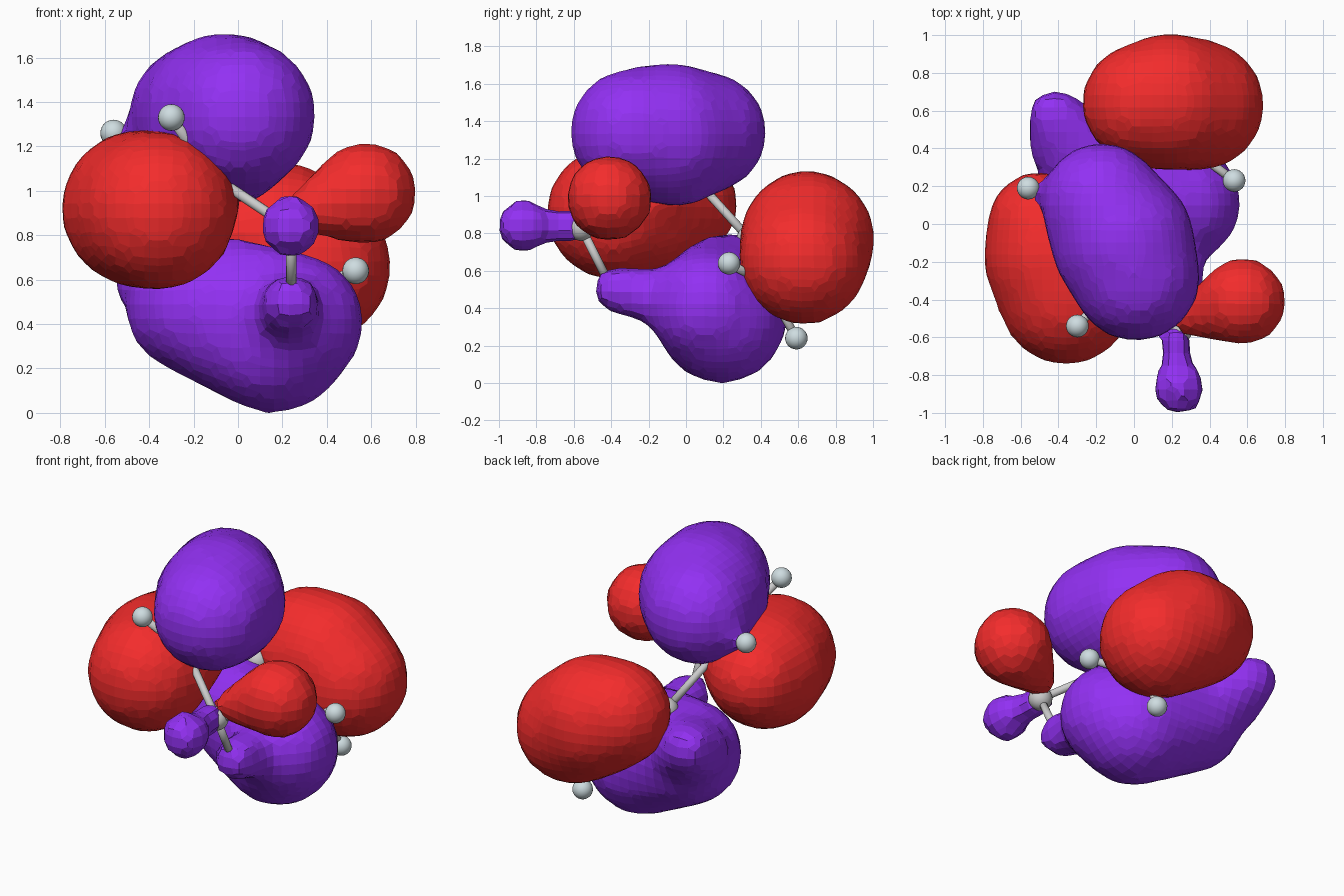
import bpy, bmesh
from mathutils import Vector, Matrix

if "Cube" in bpy.data.objects:
    bpy.data.objects.remove(bpy.data.objects["Cube"])


def material(name, color):
    m = bpy.data.materials.new(name)
    m.diffuse_color = color
    m.use_nodes = True
    m.node_tree.nodes["Principled BSDF"].inputs["Base Color"].default_value = m.diffuse_color
    return m


PURPLE = material("purple", (0.29, 0.03, 0.90, 1))
RED = material("red", (0.90, 0.025, 0.025, 1))
PALE = material("pale", (0.62, 0.72, 0.75, 1))

# Unit ball points used to wrap the lobes
unit = bmesh.new()
bmesh.ops.create_icosphere(unit, subdivisions=3, radius=1)
UNIT = [v.co.copy() for v in unit.verts]
unit.free()


def finish(name, bm, mat=None, smooth=False):
    me = bpy.data.meshes.new(name)
    bm.to_mesh(me)
    bm.free()
    for p in me.polygons:
        p.use_smooth = smooth
    ob = bpy.data.objects.new(name, me)
    bpy.context.collection.objects.link(ob)
    if mat:
        me.materials.append(mat)
    return ob


def lobe(name, mat, *groups):
    """Each group is a hull around balls (x, y, z, radius); groups are fused."""
    bm = bmesh.new()
    for balls in groups:
        verts = [bm.verts.new(Vector((x, y, z)) + p * r)
                 for x, y, z, r in balls for p in UNIT]
        bmesh.ops.convex_hull(bm, input=verts)
        loose = [v for v in bm.verts if not v.link_faces]
        bmesh.ops.delete(bm, geom=loose, context="VERTS")
    bmesh.ops.recalc_face_normals(bm, faces=bm.faces[:])
    ob = finish(name, bm, mat)
    rm = ob.modifiers.new("remesh", "REMESH")
    rm.mode = "VOXEL"
    rm.voxel_size = 0.065
    sm = ob.modifiers.new("smooth", "SMOOTH")
    sm.factor = 0.5
    sm.iterations = 2
    return ob


def ball(name, p, r, mat=None):
    bm = bmesh.new()
    bmesh.ops.create_uvsphere(bm, u_segments=24, v_segments=14, radius=r,
                              matrix=Matrix.Translation(p))
    finish(name, bm, mat, True)


def stick(name, a, b, r=0.023):
    a, b = Vector(a), Vector(b)
    d = b - a
    bm = bmesh.new()
    bmesh.ops.create_cone(
        bm, cap_ends=True, segments=16, radius1=r, radius2=r, depth=d.length,
        matrix=Matrix.Translation((a + b) / 2)
        @ d.to_track_quat("Z", "Y").to_matrix().to_4x4())
    finish(name, bm, None, True)


# Atoms and bonds
carbons = [(0.24, -0.56, 0.83), (-0.12, -0.34, 1.07), (-0.27, 0.06, 1.08),
           (-0.10, 0.34, 0.77), (0.26, 0.43, 0.53)]
hydrogens = [(0, (0.24, -0.87, 0.84)), (0, (0.24, -0.41, 0.53)),
             (0, (0.56, -0.47, 0.95)), (1, (-0.30, -0.54, 1.33)),
             (2, (-0.56, 0.19, 1.26)), (3, (-0.34, 0.57, 0.69)),
             (4, (0.53, 0.23, 0.64)), (4, (0.32, 0.59, 0.24))]
for i, c in enumerate(carbons):
    ball(f"large_atom_{i}", c, 0.07)
    if i:
        stick(f"chain_bond_{i}", carbons[i - 1], c)
for i, (c, p) in enumerate(hydrogens):
    ball(f"small_atom_{i}", p, 0.06, PALE)
    stick(f"side_bond_{i}", carbons[c], p)

# Big paired lobes
lobe("top_lobe", PURPLE,
     [(-0.17, 0.11, 1.34, 0.325), (-0.06, -0.09, 1.33, 0.385),
      (0.01, -0.28, 1.34, 0.345), (0.03, -0.02, 1.06, 0.12)],
     [(-0.50, 0.17, 1.25, 0.06), (-0.32, 0.12, 1.25, 0.14)])
lobe("left_lobe", RED,
     [(-0.50, 0.0, 0.95, 0.28), (-0.44, -0.18, 0.92, 0.36),
      (-0.36, -0.39, 0.91, 0.36), (-0.10, -0.14, 1.0, 0.12)])
lobe("back_lobe", RED,
     [(0.04, 0.64, 0.82, 0.32), (0.19, 0.65, 0.77, 0.365),
      (0.345, 0.63, 0.66, 0.35), (0.0, 0.39, 0.80, 0.10)])
lobe("bottom_lobe", PURPLE,
     [(0.16, 0.19, 0.345, 0.35), (0.26, 0.11, 0.41, 0.31),
      (-0.20, 0.26, 0.49, 0.315), (0.04, 0.12, 0.66, 0.12)],
     [(-0.42, 0.58, 0.70, 0.14), (-0.37, 0.42, 0.60, 0.19),
      (-0.18, 0.28, 0.50, 0.27)],
     [(0.24, -0.37, 0.50, 0.13), (0.22, -0.05, 0.44, 0.16)])

# Small lobes on the end group
lobe("end_side_lobe", RED,
     [(0.575, -0.41, 0.99, 0.235), (0.28, -0.50, 0.90, 0.09)])
lobe("end_front_lobe", PURPLE,
     [(0.24, -0.87, 0.84, 0.145)],
     [(0.24, -0.85, 0.84, 0.075), (0.22, -0.60, 0.84, 0.095)])
